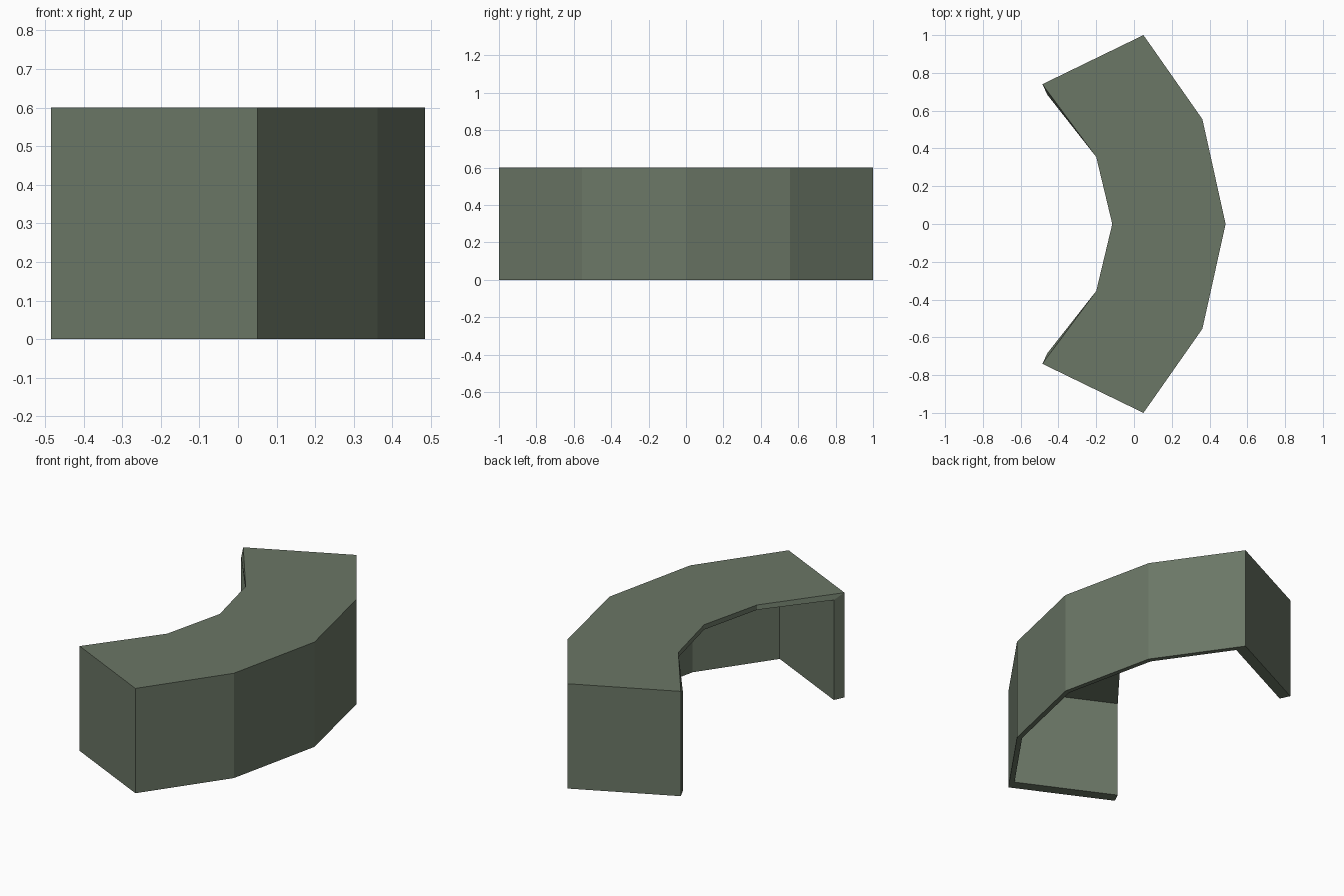
import bpy
import bmesh

if "Cube" in bpy.data.objects:
    bpy.data.objects.remove(bpy.data.objects["Cube"], do_unlink=True)

HEIGHT = 0.6
PANEL = 0.028  # thickness of the curved wall and worktop

green = bpy.data.materials.new("muted_green")
green.use_nodes = True
colour = (0.147, 0.184, 0.133, 1)
green.diffuse_color = colour
green.node_tree.nodes["Principled BSDF"].inputs["Base Color"].default_value = colour


def mirrored(half):
    """Complete a plan outline from its +y half; the last point lies on y = 0."""
    return half + [(x, -y) for x, y in reversed(half[:-1])]


def add_skin(bm, wall, rim, top):
    """Open shell: worktop, faceted wall and two end panels, open below and inside."""
    plan = [rim[0]] + wall + [rim[-1]]
    low = [bm.verts.new((x, y, 0)) for x, y in plan]
    edge = [bm.verts.new((x, y, top)) for x, y in wall]
    inside = [bm.verts.new((x, y, top)) for x, y in rim]
    high = [inside[0]] + edge + [inside[-1]]
    for i in range(len(low) - 1):
        bm.faces.new((low[i], low[i + 1], high[i + 1], high[i]))
    for i in range(len(edge) - 1):
        bm.faces.new((edge[i], edge[i + 1], inside[i + 1], inside[i]))
    return low + inside[::-1]  # closed loop round the opening


# Plan outlines, from the +y end to the middle
outer_wall = mirrored([(0.05, 1.0), (0.362, 0.555), (0.485, 0)])
outer_rim = mirrored([(-0.485, 0.74), (-0.2, 0.355), (-0.115, 0)])
inner_wall = mirrored([(0.061, 0.935), (0.337, 0.542), (0.485 - PANEL, 0)])
inner_rim = mirrored([(-0.458, 0.683), (-0.2, 0.355), (-0.115, 0)])

# Hollow curved desk: two skins joined round the open edge
bm = bmesh.new()
a = add_skin(bm, outer_wall, outer_rim, HEIGHT)
b = add_skin(bm, inner_wall, inner_rim, HEIGHT - PANEL)
for i in range(len(a)):
    j = (i + 1) % len(a)
    bm.faces.new((a[i], a[j], b[j], b[i]))
bmesh.ops.recalc_face_normals(bm, faces=bm.faces)

mesh = bpy.data.meshes.new("curved_desk")
bm.to_mesh(mesh)
bm.free()
mesh.materials.append(green)
desk = bpy.data.objects.new("curved_desk", mesh)
bpy.context.collection.objects.link(desk)
